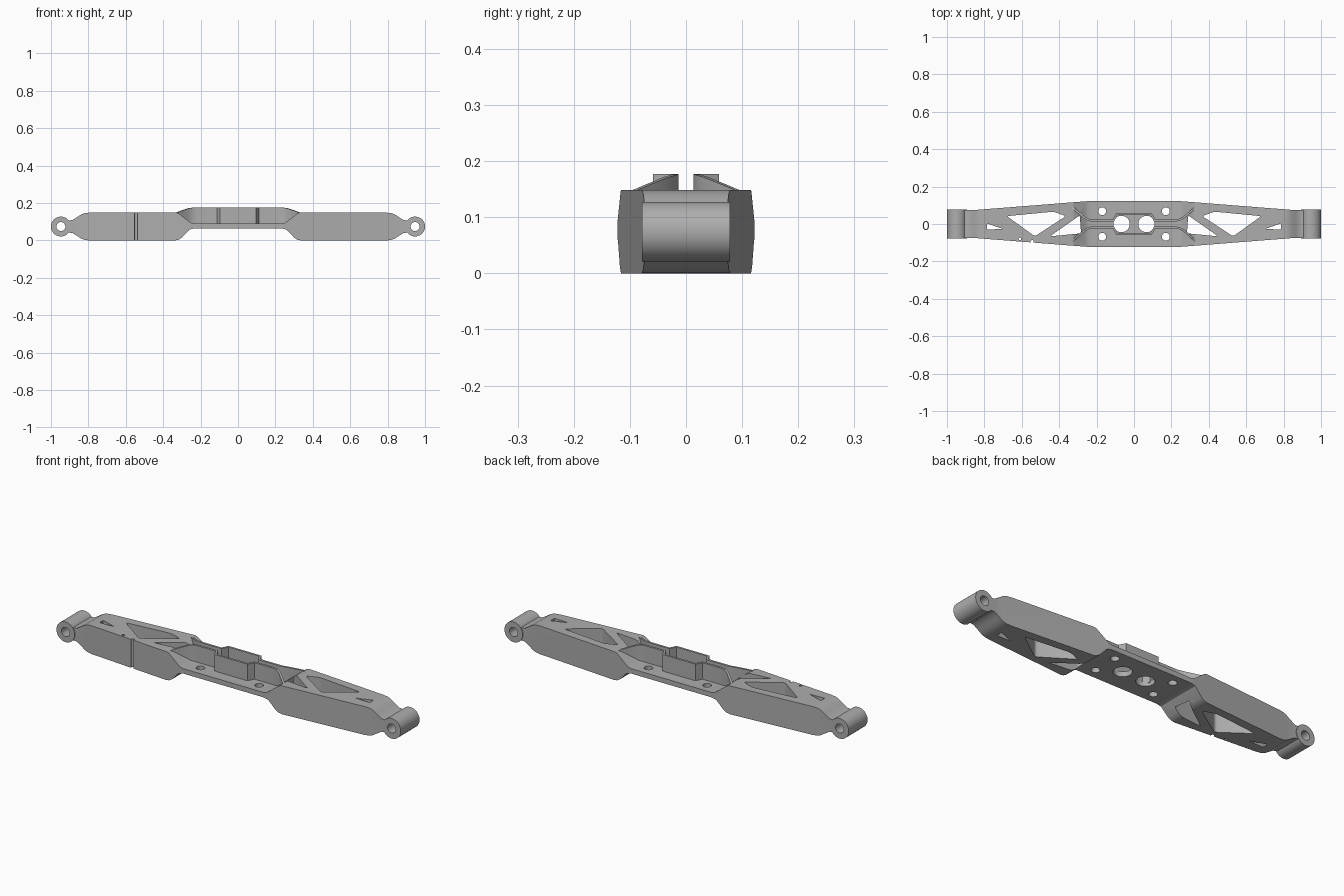
import bpy, bmesh, math
from mathutils import Vector

cube = bpy.data.objects.get("Cube")
if cube:
    bpy.data.objects.remove(cube, do_unlink=True)

grey = bpy.data.materials.new("plain grey")
grey.use_nodes = True
COLOUR = (0.42, 0.42, 0.42, 1)
grey.diffuse_color = COLOUR
grey.node_tree.nodes["Principled BSDF"].inputs["Base Color"].default_value = COLOUR

MID = 0.0745     # height of the end eyes
TOP = 0.149      # height of the arm


def finish(name, bm):
    bmesh.ops.recalc_face_normals(bm, faces=bm.faces)
    mesh = bpy.data.meshes.new(name)
    bm.to_mesh(mesh)
    bm.free()
    mesh.materials.append(grey)
    ob = bpy.data.objects.new(name, mesh)
    bpy.context.collection.objects.link(ob)
    return ob


def prism(name, points, depth, bevel=0):
    """Extrude an outline along depth, rounding the long edges if asked."""
    bm = bmesh.new()
    face = bm.faces.new([bm.verts.new(p) for p in points])
    new = bmesh.ops.extrude_face_region(bm, geom=[face])["geom"]
    bmesh.ops.translate(bm, vec=depth, verts=[v for v in new if isinstance(v, bmesh.types.BMVert)])
    if bevel:
        d = Vector(depth).normalized()
        sides = [e for e in bm.edges
                 if abs((e.verts[0].co - e.verts[1].co).normalized().dot(d)) > 0.99]
        bmesh.ops.bevel(bm, geom=sides, offset=bevel, segments=4, profile=0.5, affect='EDGES')
    return finish(name, bm)


def round_prism(name, a, b, radius, along, length, n=40):
    """Cylinder along z (centre x, y) or along y (centre x, z)."""
    pts = []
    for i in range(n):
        t = 2 * math.pi * i / n
        u, v = a + radius * math.cos(t), b + radius * math.sin(t)
        pts.append((u, v, -length / 2) if along == "z" else (u, -length / 2, v))
    return prism(name, pts, (0, 0, length) if along == "z" else (0, length, 0))


def boolean(target, tool, operation):
    mod = target.modifiers.new("cut", 'BOOLEAN')
    mod.operation, mod.solver, mod.object = operation, 'EXACT', tool
    bpy.context.view_layer.objects.active = target
    bpy.ops.object.modifier_apply(modifier=mod.name)
    bpy.data.objects.remove(tool, do_unlink=True)


def half_width(x):
    t = min(max((abs(x) - 0.25) / 0.6, 0), 1)
    return 0.122 + (0.075 - 0.122) * t


# Arm: side profile extruded across, then tapered in plan
neck = [(0.925, 0.112), (0.905, 0.107), (0.885, 0.109), (0.865, 0.122),
        (0.835, 0.141), (0.815, 0.147), (0.79, TOP)]
right_top = neck + [(0.33, TOP), (0.318, 0.145), (0.255, 0.096), (0.235, 0.09)]
right_low = [(0.235, 0.064), (0.26, 0.058), (0.30, 0.015), (0.318, 0.004), (0.335, 0)]
right_low += [(x, 2 * MID - z) for x, z in reversed(neck)]
left_top = [(-x, z) for x, z in reversed(right_top)]
left_low = [(-x, z) for x, z in reversed(right_low)]
outline = right_top + left_top + left_low + right_low
arm = prism("control_arm", [(x, -1, z) for x, z in outline], (0, 2, 0))
bm = bmesh.new()
bm.from_mesh(arm.data)
for x in (-0.85, -0.25, 0.25, 0.85):
    bmesh.ops.bisect_plane(bm, geom=bm.verts[:] + bm.edges[:] + bm.faces[:],
                           plane_co=(x, 0, 0), plane_no=(1, 0, 0))
for v in bm.verts:
    v.co.y *= half_width(v.co.x)
bm.to_mesh(arm.data)
bm.free()

# End eyes
for s in (-1, 1):
    boolean(arm, round_prism("eye", s * 0.947, MID, 0.053, "y", 0.156, 64), 'UNION')
    boolean(arm, round_prism("eye_bore", s * 0.947, MID, 0.024, "y", 1), 'DIFFERENCE')

# Lightening pockets through both halves
pockets = [
    ([(0.68, 0.042), (0.43, 0.066), (0.365, 0.042), (0.53, -0.066)], 0.012),
    ([(0.45, -0.066), (0.29, 0.046), (0.283, -0.05)], 0.008),
    ([(0.785, 0.003), (0.785, -0.029), (0.70, -0.027)], 0.003),
]
for s in (-1, 1):
    for pts, r in pockets:
        boolean(arm, prism("pocket", [(s * x, y, -0.5) for x, y in pts], (0, 0, 1), r), 'DIFFERENCE')

# Centre plate holes
for s in (-1, 1):
    boolean(arm, round_prism("centre_hole", s * 0.067, 0, 0.044, "z", 1), 'DIFFERENCE')
    for y in (-0.068, 0.068):
        boolean(arm, round_prism("bolt_hole", s * 0.17, y, 0.021, "z", 1), 'DIFFERENCE')

# Small drilling and the groove in the front side
boolean(arm, round_prism("drilling", -0.61, -0.08, 0.007, "z", 1, 16), 'DIFFERENCE')
boolean(arm, round_prism("side_groove", -0.545, -0.095, 0.009, "z", 1, 16), 'DIFFERENCE')

# Upright ribs on the plate: plan position and top height along each path
rib_half = [(0.33, 0.09, TOP), (0.30, 0.064, 0.16), (0.265, 0.034, 0.172), (0.24, 0.021, 0.176),
            (0.22, 0.019, 0.177), (0.11, 0.019, 0.177), (0.092, 0.053, 0.177)]
path = [Vector((-x, y, z)) for x, y, z in rib_half] + [Vector(p) for p in reversed(rib_half)]
for name, side in (("back_rib", 1), ("front_rib", -1)):
    bm = bmesh.new()
    rings = []
    for i, p in enumerate(path):
        a = path[max(i - 1, 0)]
        b = path[min(i + 1, len(path) - 1)]
        into, out = (p - a).to_2d(), (b - p).to_2d()
        into = into.normalized() if into.length else out.normalized()
        out = out.normalized() if out.length else into
        tangent = (into + out).normalized()
        n = Vector((-tangent.y, tangent.x)) * 0.0055 / max(tangent.dot(out), 0.5)
        low = 0.08 if abs(p.x) < 0.25 else 0.08 + (abs(p.x) - 0.25) * 0.75
        ring = [(1, low), (1, p.z), (-1, p.z), (-1, low)]
        rings.append([bm.verts.new((p.x + k * n.x, side * (p.y + k * n.y), z)) for k, z in ring])
    for r, q in zip(rings, rings[1:]):
        for j in range(4):
            bm.faces.new((r[j], r[(j + 1) % 4], q[(j + 1) % 4], q[j]))
    bm.faces.new(rings[0])
    bm.faces.new(rings[-1])
    finish(name, bm)

# Smooth rounded surfaces, keep corners sharp
for name in ("control_arm", "back_rib", "front_rib"):
    ob = bpy.data.objects[name]
    bpy.ops.object.select_all(action='DESELECT')
    ob.select_set(True)
    bpy.context.view_layer.objects.active = ob
    bpy.ops.object.shade_smooth_by_angle(angle=math.radians(30))
